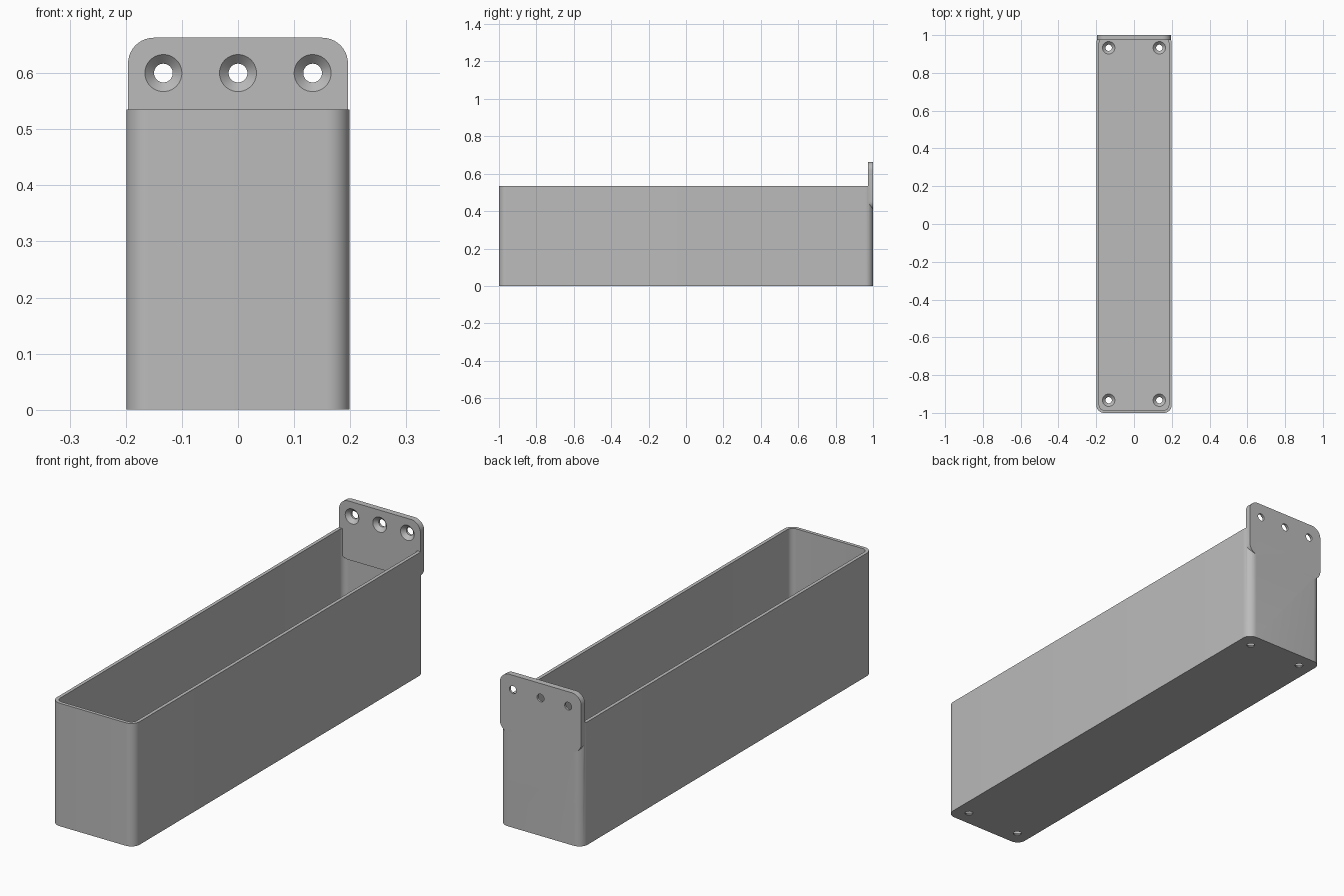
import bpy
import bmesh
from math import cos, sin, pi, radians
from mathutils import Matrix, Vector

cube = bpy.data.objects.get("Cube")
if cube:
    bpy.data.objects.remove(cube, do_unlink=True)

# Overall dimensions
HALF_W, HALF_L, HEIGHT = 0.199, 1.0, 0.535
WALL, FLOOR, CORNER = 0.015, 0.02, 0.04
PLATE_W, PLATE_LOW, PLATE_TOP, PLATE_T, PLATE_R = 0.196, 0.407, 0.663, 0.026, 0.046

grey = bpy.data.materials.new("plain grey")
grey.use_nodes = True
colour = (0.5, 0.5, 0.5, 1)
grey.diffuse_color = colour
grey.node_tree.nodes["Principled BSDF"].inputs["Base Color"].default_value = colour


def loft(name, rings, matrix=Matrix()):
    """Solid through a stack of equal-sized point rings, capped at both ends."""
    bm = bmesh.new()
    loops = [[bm.verts.new(matrix @ Vector(p)) for p in ring] for ring in rings]
    n = len(loops[0])
    for low, high in zip(loops, loops[1:]):
        for i in range(n):
            j = (i + 1) % n
            bm.faces.new((low[i], low[j], high[j], high[i]))
    bm.faces.new(loops[0][::-1])
    bm.faces.new(loops[-1])
    bmesh.ops.recalc_face_normals(bm, faces=bm.faces)
    mesh = bpy.data.meshes.new(name)
    bm.to_mesh(mesh)
    bm.free()
    mesh.materials.append(grey)
    obj = bpy.data.objects.new(name, mesh)
    bpy.context.collection.objects.link(obj)
    return obj


def rounded_slab(name, half_a, half_b, radius, z0, z1, matrix=Matrix(), steps=10):
    """Rounded rectangle extruded from z0 to z1."""
    outline = []
    for k, (sa, sb) in enumerate(((1, 1), (-1, 1), (-1, -1), (1, -1))):
        for s in range(steps + 1):
            t = (k + s / steps) * pi / 2
            outline.append((sa * (half_a - radius) + radius * cos(t),
                            sb * (half_b - radius) + radius * sin(t)))
    return loft(name, [[(a, b, z) for a, b in outline] for z in (z0, z1)], matrix)


def screw_cutter(matrix, seg=40):
    """Countersunk screw hole; its head opens at local z = 0."""
    profile = ((0.0167, -0.06), (0.0167, -0.0167), (0.033, 0), (0.033, 0.01))
    rings = [[(r * cos(2 * pi * i / seg), r * sin(2 * pi * i / seg), z)
              for i in range(seg)] for r, z in profile]
    return loft("screw_cutter", rings, matrix)


def combine(target, tool, operation):
    mod = target.modifiers.new("combine", 'BOOLEAN')
    mod.operation = operation
    mod.solver = 'EXACT'
    mod.object = tool
    bpy.context.view_layer.objects.active = target
    bpy.ops.object.modifier_apply(modifier=mod.name)
    bpy.data.objects.remove(tool, do_unlink=True)


# Open tray with rounded vertical corners
tray = rounded_slab("tray", HALF_W, HALF_L, CORNER, 0, HEIGHT)
cavity = rounded_slab("cavity", HALF_W - WALL, HALF_L - WALL, CORNER - WALL,
                      FLOOR, HEIGHT + 0.1)
combine(tray, cavity, 'DIFFERENCE')

# Upright mounting plate merged into the back wall
upright = Matrix.Rotation(pi / 2, 4, 'X')
place = Matrix.Translation((0, HALF_L, (PLATE_LOW + PLATE_TOP) / 2)) @ upright
plate = rounded_slab("mounting_plate", PLATE_W, (PLATE_TOP - PLATE_LOW) / 2,
                     PLATE_R, 0, PLATE_T, place)
combine(tray, plate, 'UNION')

# Three countersunk holes in the plate
for x in (-0.133, 0, 0.133):
    combine(tray, screw_cutter(Matrix.Translation((x, HALF_L - PLATE_T, 0.6)) @ upright),
            'DIFFERENCE')

# Four countersunk holes in the floor
for x in (-0.134, 0.134):
    for y in (-0.933, 0.933):
        combine(tray, screw_cutter(Matrix.Translation((x, y, FLOOR))), 'DIFFERENCE')

# Smooth rounded surfaces, crisp edges
tray.name = "wall_mounted_tray"
bpy.ops.object.select_all(action='DESELECT')
tray.select_set(True)
bpy.context.view_layer.objects.active = tray
bpy.ops.object.shade_smooth_by_angle(angle=radians(30))
